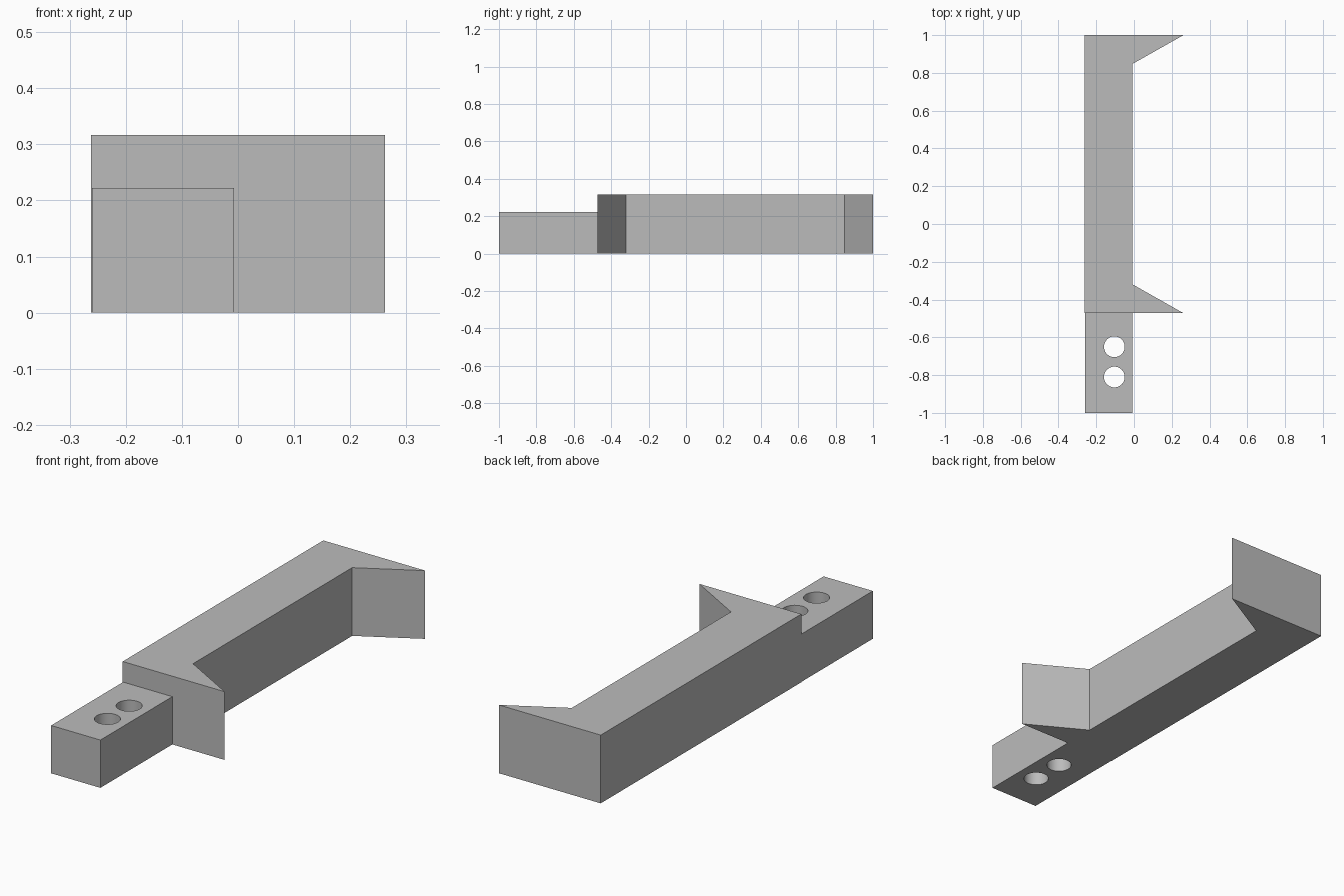
import bpy
import bmesh
import math

cube = bpy.data.objects.get("Cube")
if cube:
    bpy.data.objects.remove(cube, do_unlink=True)

grey = bpy.data.materials.new("plain grey")
grey.use_nodes = True
COLOUR = (0.5, 0.5, 0.5, 1)
grey.diffuse_color = COLOUR
grey.node_tree.nodes["Principled BSDF"].inputs["Base Color"].default_value = COLOUR


def prism(name, outline, height, base=0.0):
    """Extrude a counter-clockwise xy outline upwards."""
    bm = bmesh.new()
    face = bm.faces.new([bm.verts.new((x, y, base)) for x, y in outline])
    top = bmesh.ops.extrude_face_region(bm, geom=[face])["geom"]
    bmesh.ops.translate(bm, vec=(0, 0, height),
                        verts=[v for v in top if isinstance(v, bmesh.types.BMVert)])
    bmesh.ops.recalc_face_normals(bm, faces=bm.faces)
    mesh = bpy.data.meshes.new(name)
    bm.to_mesh(mesh)
    bm.free()
    mesh.materials.append(grey)
    obj = bpy.data.objects.new(name, mesh)
    bpy.context.collection.objects.link(obj)
    return obj


LEFT, RIGHT, TIP = -0.262, -0.007, 0.262
FRONT, STEP, BACK = -1.0, -0.472, 1.0
FLARE = 0.152

# Long bar with a pointed flange at each end
prism("bar_with_flanges", [
    (LEFT, STEP), (TIP, STEP), (RIGHT, STEP + FLARE),
    (RIGHT, BACK - FLARE), (TIP, BACK), (LEFT, BACK)], 0.317)

# Lower mounting tab at the front
tab = prism("mounting_tab", [
    (LEFT + 0.002, FRONT), (RIGHT, FRONT), (RIGHT, STEP), (LEFT + 0.002, STEP)], 0.222)

# Two round bolt holes through the tab
for y in (-0.81, -0.65):
    circle = [(-0.104 + 0.055 * math.cos(math.tau * i / 48),
               y + 0.055 * math.sin(math.tau * i / 48)) for i in range(48)]
    cutter = prism("hole_cutter", circle, 0.4, -0.1)
    cutter.hide_render = True
    cut = tab.modifiers.new("bolt hole", 'BOOLEAN')
    cut.operation = 'DIFFERENCE'
    cut.solver = 'EXACT'
    cut.object = cutter
    bpy.context.view_layer.objects.active = tab
    bpy.ops.object.modifier_apply(modifier=cut.name)
    bpy.data.objects.remove(cutter, do_unlink=True)

# Smooth hole walls, crisp edges
bpy.ops.object.select_all(action='DESELECT')
tab.select_set(True)
bpy.context.view_layer.objects.active = tab
bpy.ops.object.shade_smooth_by_angle(angle=math.radians(30))
